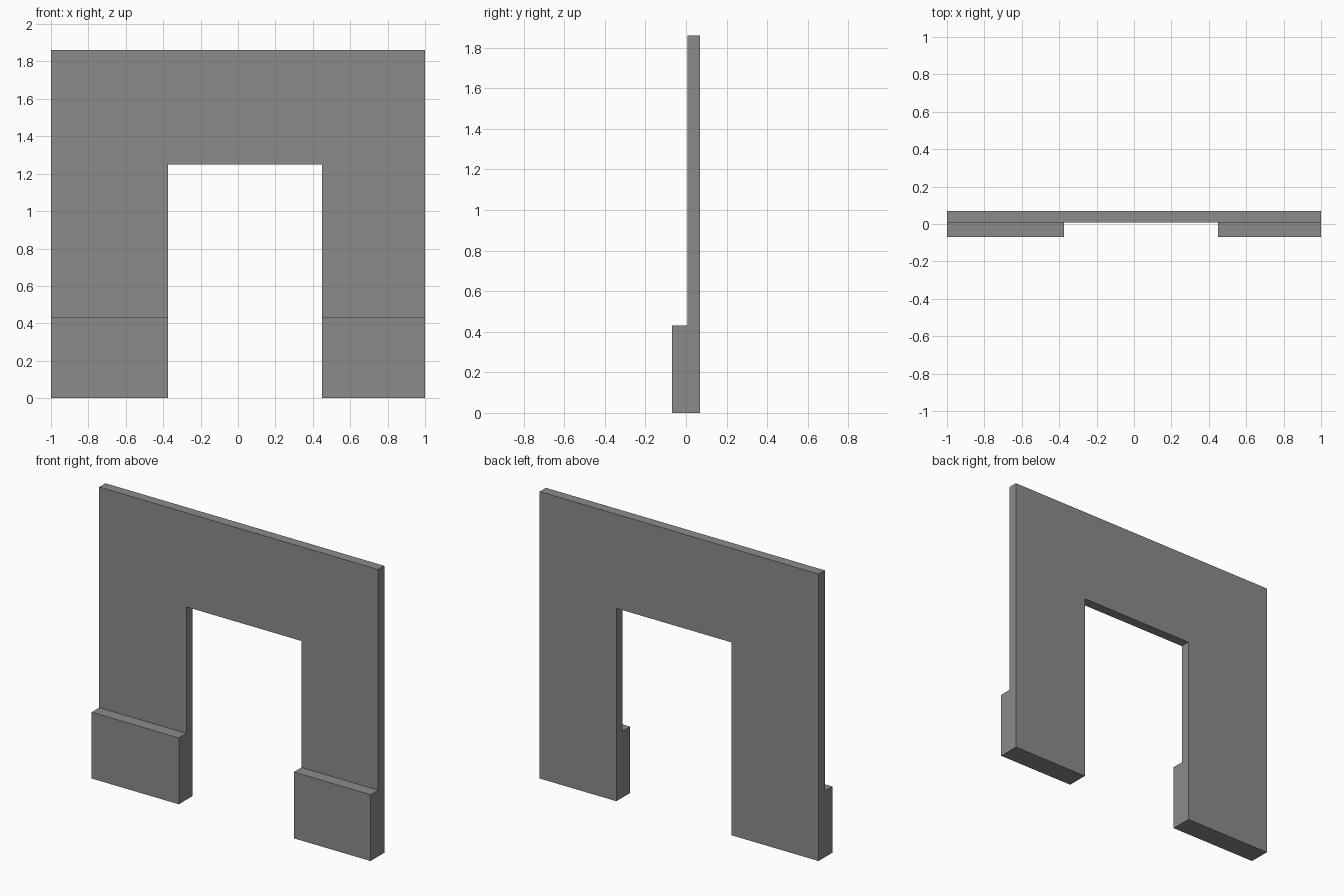
import bpy
import bmesh
from mathutils import Vector

cube = bpy.data.objects.get("Cube")
if cube:
    bpy.data.objects.remove(cube, do_unlink=True)

# Main dimensions
LEFT, RIGHT = -1.0, 1.0
DOOR_LEFT, DOOR_RIGHT, DOOR_TOP = -0.375, 0.45, 1.25
TOP, PLINTH_TOP = 1.86, 0.43
FRONT, WALL_FRONT, BACK = -0.07, 0.007, 0.07

# Plain grey plaster
grey = bpy.data.materials.new("plaster_grey")
grey.use_nodes = True
colour = (0.26, 0.26, 0.26, 1)
grey.diffuse_color = colour
bsdf = grey.node_tree.nodes["Principled BSDF"]
bsdf.inputs["Base Color"].default_value = colour
bsdf.inputs["Roughness"].default_value = 0.8

bm = bmesh.new()


def front_face(points):
    return bm.faces.new([bm.verts.new((x, WALL_FRONT, z)) for x, z in points])


def extrude(faces, distance):
    result = bmesh.ops.extrude_face_region(bm, geom=faces, use_keep_orig=False)
    verts = [g for g in result["geom"] if isinstance(g, bmesh.types.BMVert)]
    bmesh.ops.translate(bm, verts=verts, vec=Vector((0, distance, 0)))


# Wall outline around the doorway, split where the plinths begin
front_face([
    (LEFT, PLINTH_TOP), (DOOR_LEFT, PLINTH_TOP),
    (DOOR_LEFT, DOOR_TOP), (DOOR_RIGHT, DOOR_TOP),
    (DOOR_RIGHT, PLINTH_TOP), (RIGHT, PLINTH_TOP),
    (RIGHT, TOP), (LEFT, TOP),
])
for x0, x1 in ((LEFT, DOOR_LEFT), (DOOR_RIGHT, RIGHT)):
    front_face([(x0, 0), (x1, 0), (x1, PLINTH_TOP), (x0, PLINTH_TOP)])
bmesh.ops.remove_doubles(bm, verts=bm.verts[:], dist=0.0001)

# Thicken the wall backwards, keeping the front faces
original = bm.faces[:]
result = bmesh.ops.extrude_face_region(bm, geom=original, use_keep_orig=True)
moved = [g for g in result["geom"] if isinstance(g, bmesh.types.BMVert)]
bmesh.ops.translate(bm, verts=moved, vec=Vector((0, BACK - WALL_FRONT, 0)))
bmesh.ops.recalc_face_normals(bm, faces=bm.faces[:])

# Pull both plinths forward from the lower front of the legs
for face in [f for f in bm.faces
             if f.normal.y < -0.9 and f.calc_center_median().z < PLINTH_TOP]:
    extrude([face], FRONT - WALL_FRONT)

# Merge coplanar faces into clean flat sides
bmesh.ops.dissolve_limit(bm, angle_limit=0.01, verts=bm.verts[:], edges=bm.edges[:])
bmesh.ops.recalc_face_normals(bm, faces=bm.faces[:])

mesh = bpy.data.meshes.new("doorway_wall")
bm.to_mesh(mesh)
bm.free()
mesh.materials.append(grey)
wall = bpy.data.objects.new("doorway_wall", mesh)
bpy.context.collection.objects.link(wall)
